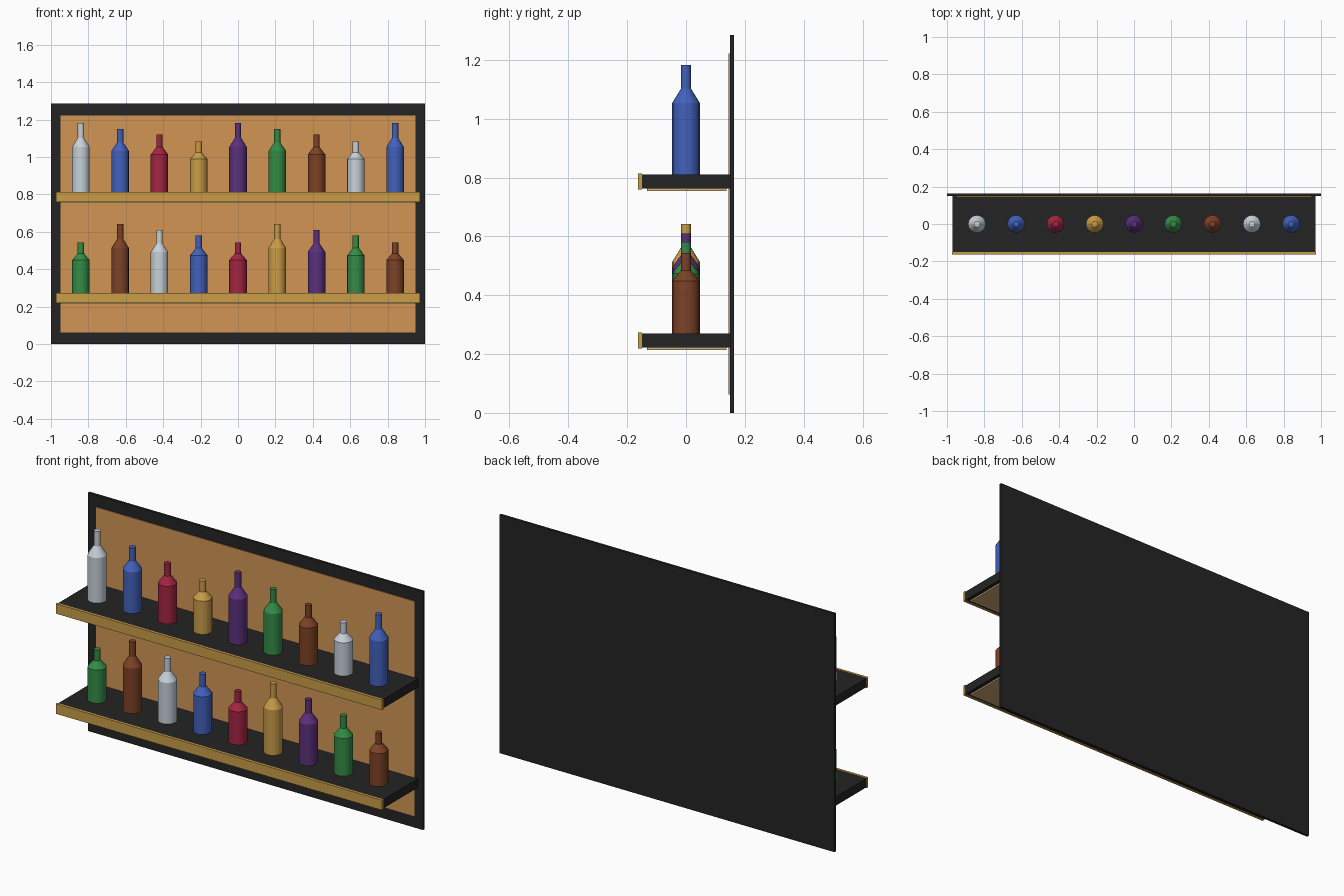
import bpy
import math

cube = bpy.data.objects.get("Cube")
if cube:
    bpy.data.objects.remove(cube, do_unlink=True)


def linear(v):
    v /= 255
    return v / 12.92 if v <= 0.04045 else ((v + 0.055) / 1.055) ** 2.4


def material(name, r, g, b):
    mat = bpy.data.materials.new(name)
    mat.use_nodes = True
    colour = (linear(r), linear(g), linear(b), 1)
    mat.diffuse_color = colour
    mat.node_tree.nodes["Principled BSDF"].inputs["Base Color"].default_value = colour
    return mat


dark = material("dark_wood", 36, 36, 36)
panel_wood = material("warm_panel", 210, 150, 84)
gold = material("gold", 202, 157, 72)
light = material("pale_light_strip", 206, 174, 124)
glass = [
    material("clear_glass", 200, 210, 218),
    material("blue_glass", 66, 97, 188),
    material("red_glass", 165, 36, 66),
    gold,
    material("purple_glass", 92, 48, 125),
    material("green_glass", 52, 140, 70),
    material("brown_glass", 126, 66, 38),
]


def add_mesh(name, verts, faces, mat):
    mesh = bpy.data.meshes.new(name)
    mesh.from_pydata(verts, [], faces)
    mesh.materials.append(mat)
    obj = bpy.data.objects.new(name, mesh)
    bpy.context.collection.objects.link(obj)
    return obj


def box(name, xs, ys, zs, mat):
    verts = [(x, y, z) for x in xs for y in ys for z in zs]
    faces = [(0, 1, 3, 2), (4, 6, 7, 5), (0, 4, 5, 1),
             (2, 3, 7, 6), (0, 2, 6, 4), (1, 5, 7, 3)]
    return add_mesh(name, verts, faces, mat)


def bottle(name, x, z, height, mat, sides=16):
    # Straight body, conical shoulder and thin neck
    radius, neck = 0.047, 0.017
    profile = [(radius, 0), (radius, 0.655 * height),
               (neck, 0.785 * height), (neck, height)]
    verts = [(r * math.cos(math.tau * i / sides), r * math.sin(math.tau * i / sides), h)
             for r, h in profile for i in range(sides)]
    faces = [(k * sides + i, k * sides + (i + 1) % sides,
              (k + 1) * sides + (i + 1) % sides, (k + 1) * sides + i)
             for k in range(len(profile) - 1) for i in range(sides)]
    last = (len(profile) - 1) * sides
    faces += [tuple(reversed(range(sides))), tuple(range(last, last + sides))]
    obj = add_mesh(name, verts, faces, mat)
    obj.location = (x, 0, z)
    return obj


# Back board with a raised warm panel
box("back_board", (-1, 1), (0.149, 0.163), (0, 1.285), dark)
box("back_panel", (-0.95, 0.95), (0.145, 0.151), (0.063, 1.222), panel_wood)

# Shelves, each with a gold front edge, a light strip below and a row of bottles
heights = [0.372, 0.34, 0.31, 0.273]
bottles = []
for row, top, height_shift, colour_shift in (("lower", 0.27, 3, 5), ("upper", 0.81, 0, 0)):
    box(row + "_shelf", (-0.97, 0.97), (-0.15, 0.149), (top - 0.048, top), dark)
    box(row + "_shelf_edge", (-0.973, 0.973), (-0.163, -0.15), (top - 0.051, top + 0.003), gold)
    box(row + "_light_strip", (-0.95, 0.95), (-0.133, 0.137), (top - 0.056, top - 0.048), light)
    for i in range(9):
        bottles.append(bottle(f"{row}_bottle_{i + 1}", (i - 4) * 0.21, top,
                              heights[(i + height_shift) % 4],
                              glass[(i + colour_shift) % 7]))

# Smooth the round sides and keep the shoulder edges crisp
bpy.ops.object.select_all(action="DESELECT")
for obj in bottles:
    obj.select_set(True)
bpy.context.view_layer.objects.active = bottles[0]
bpy.ops.object.shade_smooth_by_angle(angle=math.radians(30))
